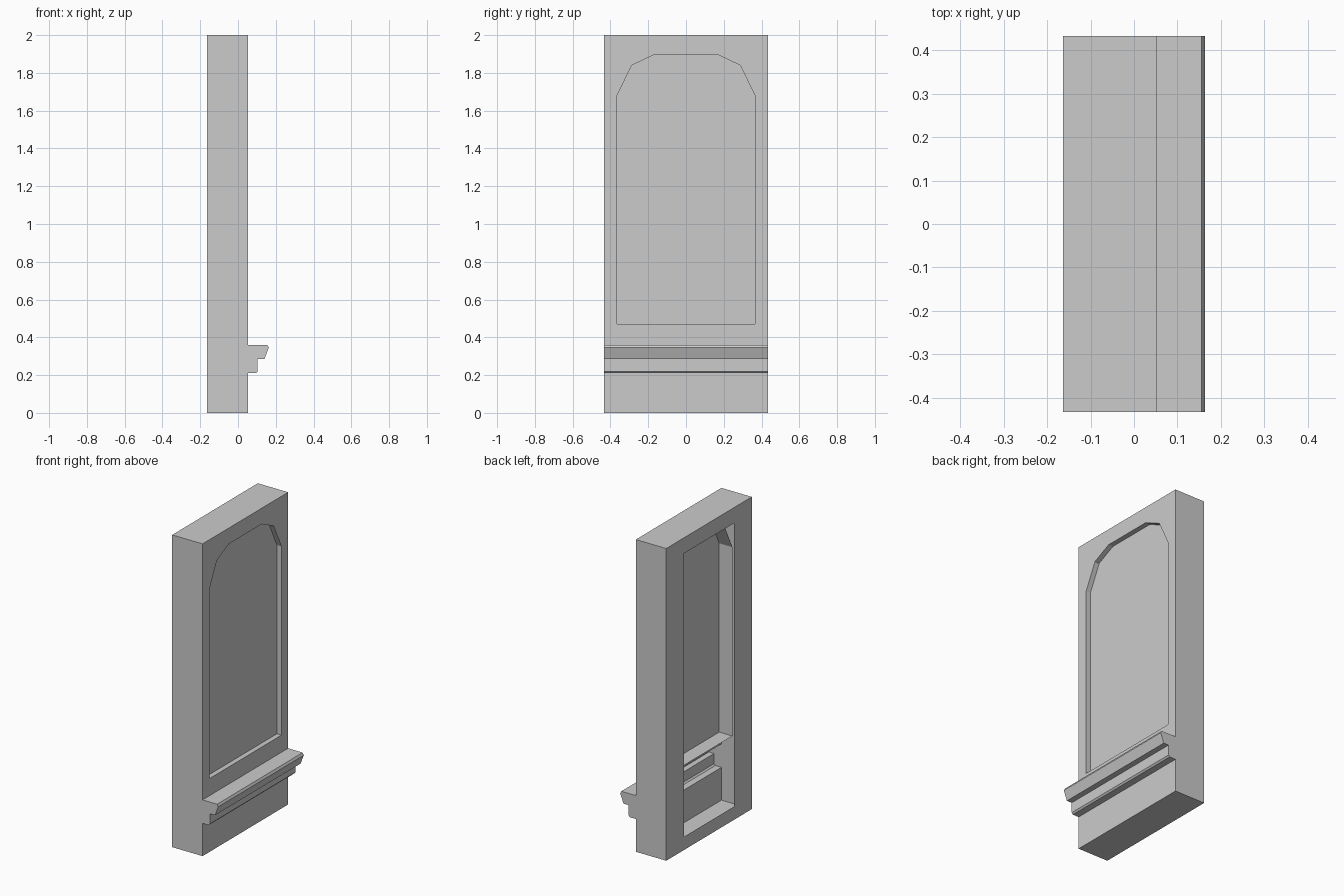
import bpy, bmesh
from mathutils import Vector

cube = bpy.data.objects.get("Cube")
if cube:
    bpy.data.objects.remove(cube, do_unlink=True)

BACK, FRONT, HALF, TOP = -0.163, 0.052, 0.433, 2.0
PANEL_X, JAMB_X = 0.02, -0.073

grey = bpy.data.materials.new("plain grey")
grey.use_nodes = True
colour = (0.6, 0.6, 0.6, 1)
grey.diffuse_color = colour
grey.node_tree.nodes["Principled BSDF"].inputs["Base Color"].default_value = colour


def finish(bm, name):
    mesh = bpy.data.meshes.new(name)
    bm.to_mesh(mesh)
    bm.free()
    mesh.materials.append(grey)
    obj = bpy.data.objects.new(name, mesh)
    bpy.context.collection.objects.link(obj)
    return obj


def loop_at(bm, outline, x):
    """Vertices of a (y, z) outline at depth x."""
    return [bm.verts.new((x, y, z)) for y, z in outline]


def ring_edges(bm, verts):
    return [bm.edges.get((a, b)) or bm.edges.new((a, b))
            for a, b in zip(verts, verts[1:] + verts[:1])]


def bridge(bm, first, second):
    n = len(first)
    for i in range(n):
        j = (i + 1) % n
        bm.faces.new((first[i], first[j], second[j], second[i]))


# Arched opening outline, mirrored across the centre
half_arch = [(0.365, 0.47), (0.365, 1.68), (0.287, 1.84), (0.165, 1.898)]
arch = half_arch + [(-y, z) for y, z in reversed(half_arch)]
back_opening = [(0.255, 0.085), (0.255, 1.9), (-0.255, 1.9), (-0.255, 0.085)]

# Hollow frame shell: side profile with the moulded ledge, run across the width
profile = [(FRONT, TOP), (BACK, TOP), (BACK, 0), (FRONT, 0), (FRONT, 0.21),
           (0.095, 0.21), (0.104, 0.22), (0.104, 0.285), (0.14, 0.285),
           (0.163, 0.345), (0.155, 0.36), (FRONT, 0.36)]
bm = bmesh.new()
sides = [[bm.verts.new((x, y, z)) for x, z in profile] for y in (-HALF, HALF)]
right, left = sides
bm.faces.new(right)
bm.faces.new(left[::-1])
n = len(profile)
for i in range(n):
    j = (i + 1) % n
    if i in (1, n - 1):        # back and upper front are filled around openings
        outer = ring_edges(bm, [right[i], left[i], left[j], right[j]])
        hole = back_opening if i == 1 else arch
        inner = ring_edges(bm, loop_at(bm, hole, profile[i][0]))
        bmesh.ops.triangle_fill(bm, use_beauty=True, edges=outer + inner,
                                normal=Vector((-1 if i == 1 else 1, 0, 0)))
    else:
        bm.faces.new((right[i], left[i], left[j], right[j]))
bmesh.ops.recalc_face_normals(bm, faces=bm.faces[:])
finish(bm, "frame_shell")

# Jamb lining running back from the arched opening
bm = bmesh.new()
bridge(bm, loop_at(bm, arch, FRONT), loop_at(bm, arch, JAMB_X))
for f in bm.faces:
    f.normal_update()
    if f.normal.dot(f.calc_center_median() - Vector((0, 0, 1.2))) > 0:
        f.normal_flip()
finish(bm, "arch_jamb")

# Flat panel set into the arch
bm = bmesh.new()
face = bm.faces.new(loop_at(bm, arch, PANEL_X))
face.normal_update()
if face.normal.x < 0:
    face.normal_flip()
finish(bm, "inset_panel")
